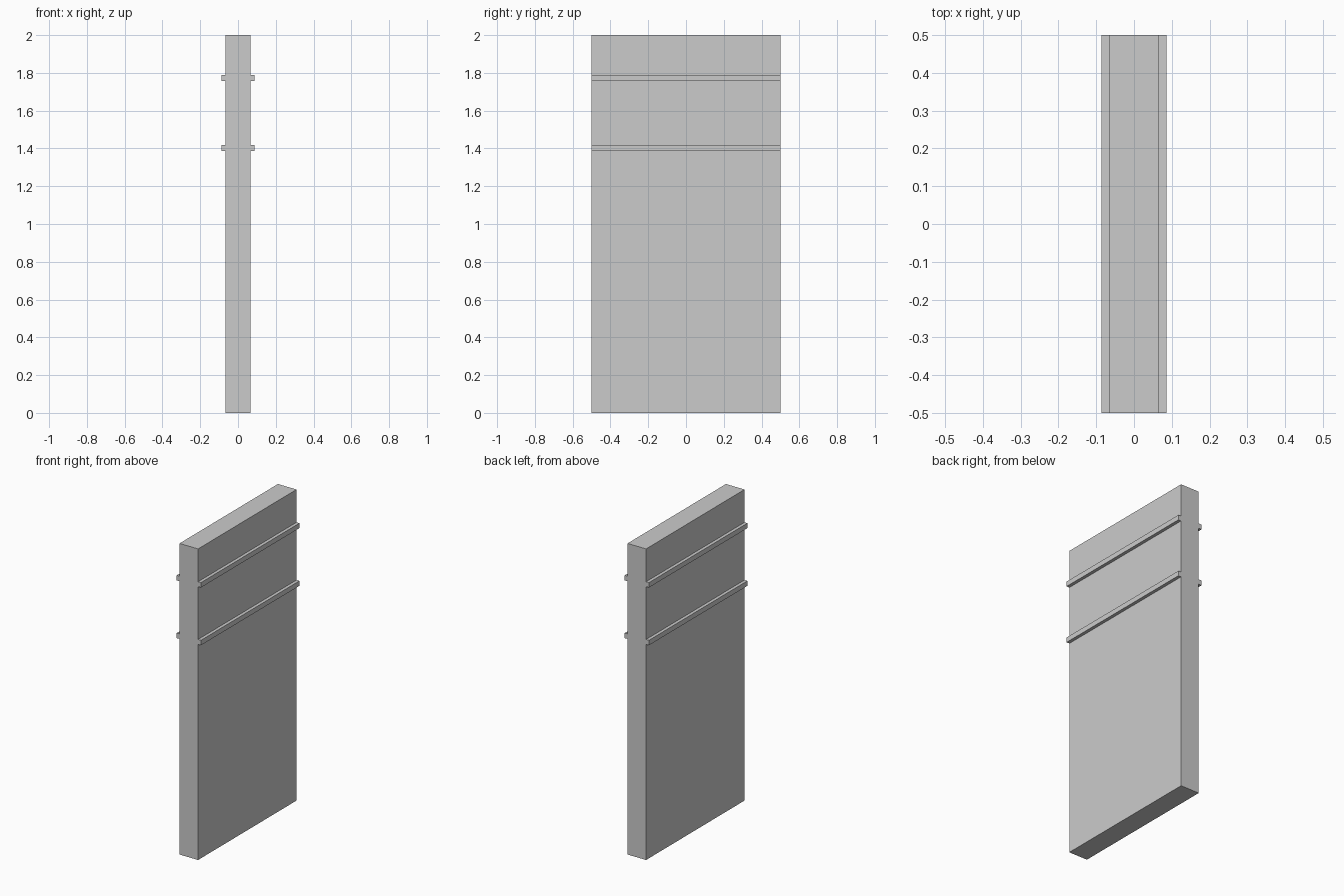
import bpy

if "Cube" in bpy.data.objects:
    bpy.data.objects.remove(bpy.data.objects["Cube"])


def box(name, x, y, z):
    """Axis-aligned box from (min, max) ranges."""
    r = (x, y, z)
    bpy.ops.mesh.primitive_cube_add(size=1, location=[(a + b) / 2 for a, b in r])
    ob = bpy.context.object
    ob.name = name
    ob.scale = [b - a for a, b in r]
    bpy.ops.object.transform_apply(location=True, rotation=False, scale=True)
    return ob


HALF = 0.066    # half thickness of the panel
OUTER = 0.0865  # outer face of the trim strips

# Main wall slab
box("wall_panel", (-HALF, HALF), (-0.5, 0.5), (0, 2))

# Horizontal trim strips on both faces
for name, z in (("lower_trim", 1.402), ("upper_trim", 1.773)):
    strip = box(name, (HALF, OUTER), (-0.5, 0.5), (z - 0.016, z + 0.016))
    mirror = strip.modifiers.new("both_faces", 'MIRROR')
    mirror.use_axis = (True, False, False)
    mirror.use_clip = False
    mirror.use_mirror_merge = False
